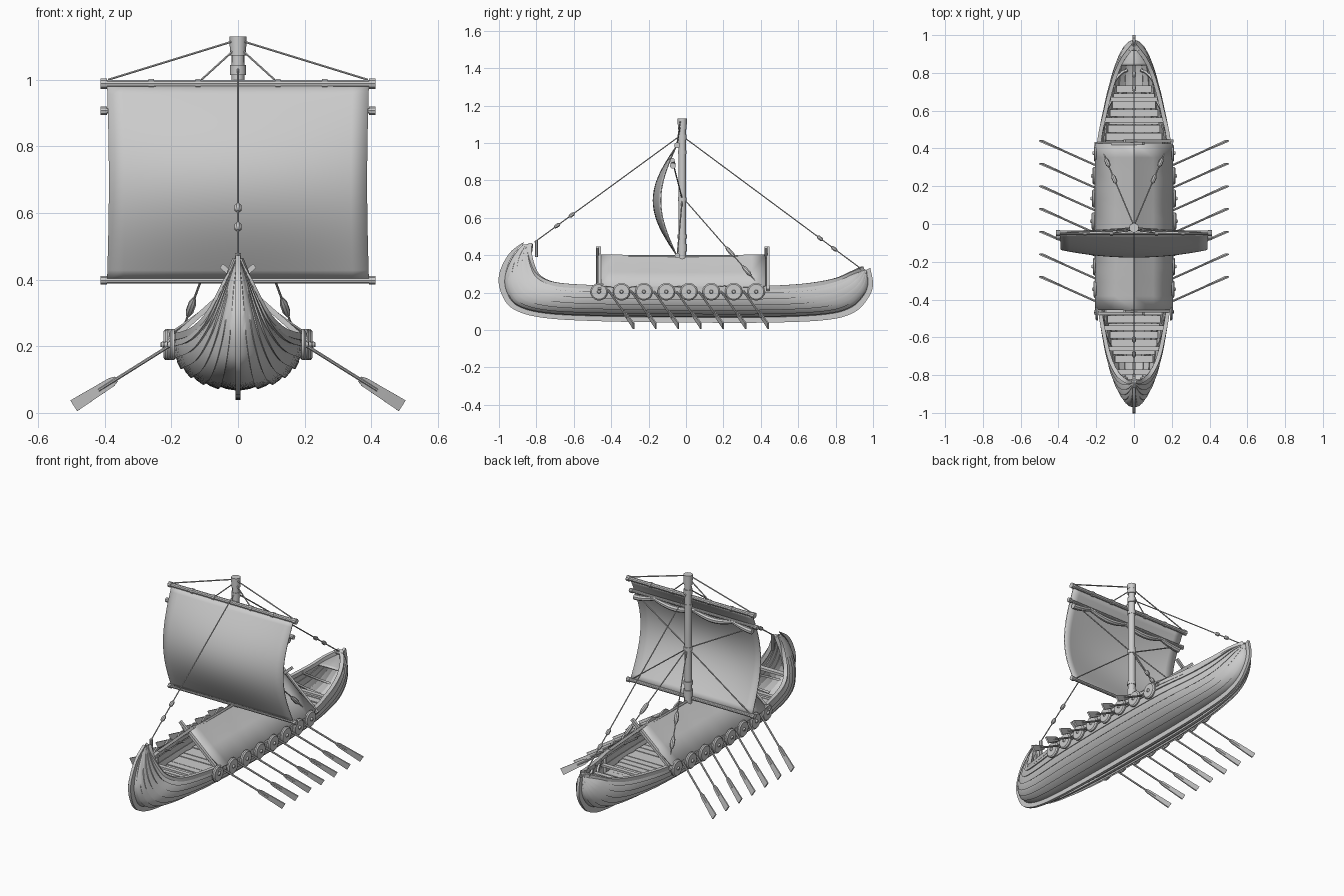
import bpy, bmesh, math, random
from mathutils import Vector

random.seed(4)
if "Cube" in bpy.data.objects:
    bpy.data.objects.remove(bpy.data.objects["Cube"], do_unlink=True)

grey = bpy.data.materials.new("plain_grey")
grey.use_nodes = True
grey.diffuse_color = (0.6, 0.6, 0.6, 1)
grey.node_tree.nodes["Principled BSDF"].inputs["Base Color"].default_value = (0.6, 0.6, 0.6, 1)
parts = []


def make(name, verts, faces, thick=0, mirror=False):
    bm = bmesh.new()
    vs = [bm.verts.new(v) for v in verts]
    for f in faces:
        bm.faces.new([vs[i] for i in f])
    bmesh.ops.recalc_face_normals(bm, faces=bm.faces)
    mesh = bpy.data.meshes.new(name)
    bm.to_mesh(mesh)
    bm.free()
    obj = bpy.data.objects.new(name, mesh)
    bpy.context.collection.objects.link(obj)
    mesh.materials.append(grey)
    if mirror:
        mod = obj.modifiers.new("mirror", 'MIRROR')
        mod.use_clip = True
    if thick:
        mod = obj.modifiers.new("thickness", 'SOLIDIFY')
        mod.thickness = thick
        mod.offset = 0
    parts.append(obj)
    return obj


def loft(name, rows, ring=False, **kw):
    """Skin a grid of rows; ring closes every row and caps both ends."""
    n = len(rows[0])
    faces = []
    for i in range(len(rows) - 1):
        for j in range(n if ring else n - 1):
            k = (j + 1) % n
            faces.append((i * n + j, i * n + k, (i + 1) * n + k, (i + 1) * n + j))
    if ring:
        faces += [tuple(range(n)), tuple((len(rows) - 1) * n + j for j in range(n))]
    return make(name, [p for r in rows for p in r], faces, **kw)


def tube(name, pts, radii, sides=8, flat=1, **kw):
    """Sweep a regular section along a path."""
    pts = [Vector(p) for p in pts]
    if not isinstance(radii, (list, tuple)):
        radii = [radii] * len(pts)
    total = [sum(abs(b[a] - c[a]) for b, c in zip(pts, pts[1:])) for a in range(3)]
    ref = Vector([float(a == total.index(min(total))) for a in range(3)])
    rows = []
    for i, p in enumerate(pts):
        d = (pts[min(i + 1, len(pts) - 1)] - pts[max(i - 1, 0)]).normalized()
        n1 = d.cross(ref).normalized()
        n2 = d.cross(n1)
        angles = [math.tau * (j + 0.5) / sides for j in range(sides)]
        rows.append([p + radii[i] * (n1 * math.cos(a) + n2 * math.sin(a) * flat) for a in angles])
    return loft(name, rows, ring=True, **kw)


def box(name, c, s):
    x, y, z = (v / 2 for v in s)
    rows = [[(c[0] + e * x, c[1] + a * y, c[2] + b * z)
             for a, b in ((-1, -1), (1, -1), (1, 1), (-1, 1))] for e in (-1, 1)]
    return loft(name, rows, ring=True)


def rope(name, a, b, blocks=(), size=0.011, half=0.018, r=0.0035):
    a, b = Vector(a), Vector(b)
    d = (b - a).normalized() * half
    tube(name, [a, b], r, 6)
    for t in blocks:
        c = a.lerp(b, t)
        tube(name + "_block", [c - d, c - d * 0.5, c + d * 0.5, c + d], [size / 2, size, size, size / 2])


# Stations: sheer half width, y, z, then hull keel y, z, then outer keel y, z
stations = [
    (.004, -.83, .46, -.87, .455, -.865, .472), (.03, -.835, .40, -.93, .385, -.945, .41),
    (.06, -.82, .335, -.965, .29, -1, .295), (.09, -.79, .285, -.955, .21, -.985, .19),
    (.125, -.72, .25, -.9, .14, -.92, .11), (.155, -.6, .235, -.75, .10, -.76, .065),
    (.185, -.4, .228, -.45, .085, -.45, .047), (.2, 0, .22, 0, .08, 0, .04),
    (.188, .4, .225, .45, .08, .45, .04), (.15, .6, .235, .75, .095, .76, .055),
    (.12, .72, .25, .88, .13, .9, .095), (.09, .81, .27, .945, .19, .97, .165),
    (.055, .88, .30, .97, .25, 1, .24), (.004, .945, .33, .965, .315, .985, .332)]


def smooth(rows, steps=5):
    out = []
    for i in range(len(rows) - 1):
        p = [rows[max(0, min(len(rows) - 1, i + k))] for k in (-1, 0, 1, 2)]
        for s in range(steps):
            t = s / steps
            out.append([b + .5 * t * (c - a + t * (2 * a - 5 * b + 4 * c - d + t * (3 * (b - c) + d - a)))
                        for a, b, c, d in zip(*p)])
    return out + [list(rows[-1])]


fine = smooth(stations)


def section(st, a, off=0):
    w, ys, zs, yk, zk = st[:5]
    t = math.sin(a) ** 1.2
    off *= min(1, w / 0.06)
    x = w * max(0, math.cos(a)) ** 0.8 + off * math.cos(a)
    return (x if a < math.pi / 2 - 0.001 else 0, ys + (yk - ys) * t, zs + (zk - zs) * t - off * math.sin(a))


def half_width(y):
    return min(fine, key=lambda s: abs(s[1] - y))[0]


# Clinker hull: each strake steps outward at its lower edge
strakes = 7
steps = [(math.pi / 2 * (k + f) / strakes, 0.009 * f) for k in range(strakes) for f in (0, 0.5, 1)]
loft("hull", [[section(s, a, o) for a, o in steps] for s in fine], thick=0.007, mirror=True)
# Keel and stem posts
loft("keel", [[(e * 0.008, y, z) for e, y, z in ((-1, s[3], s[4] + .008), (1, s[3], s[4] + .008),
                                               (1, s[5], s[6]), (-1, s[5], s[6]))] for s in fine], ring=True)
tube("gunwale", [s[:3] for s in fine], 0.015, 4, mirror=True)

# Ribs inside the open ends
for y in (-.74, -.66, -.58, -.5, .5, .58, .66, .74):
    st = min(fine, key=lambda s: abs(s[1] - y))
    tube("rib", [section(st, math.pi / 2 * k / 8, -0.008) for k in range(8)], 0.008, 4, mirror=True)

# Cross-laid deck planks
for i in range(-17, 18):
    y = i * 0.042
    w = half_width(y + math.copysign(0.02, y)) * 0.86 - random.uniform(0, .006)
    box("deck_plank", (0, y, 0.15 + random.uniform(-.002, .002)), (2 * w, 0.038, 0.012))
for y in (-.66, -.55, .55, .66):
    box("thwart", (0, y, 0.195), (2 * half_width(y) * 0.93, 0.025, 0.012))
stern = [s for s in fine if s[1] > 0.83]
loft("stern_deck", [[(-s[0], s[1], s[2] - .012), (s[0], s[1], s[2] - .012)] for s in stern], thick=0.008)
box("bow_beam", (0, -.785, 0.275), (0.18, 0.03, 0.014))
tube("bow_cleat", [(0, -.80, .39), (0, -.80, .48)], 0.009)
tube("stern_cleat", [(-.03, .925, .325), (.03, .925, .325)], 0.008)

# Ridge tent over the middle of the boat
rows = []
for i in range(13):
    t = i / 12
    sag = math.sin(math.pi * t)
    eave = .232 + .005 * math.cos(t * 25)
    side = [(.205, eave), (.1, .312 - .006 * sag), (0, .402 - .006 * sag)]
    profile = side + [(-x, z) for x, z in side[-2::-1]]
    rows.append([(x, -.455 + .88 * t, z) for x, z in profile])
loft("tent", rows, thick=0.006)
tube("ridge_pole", [(0, -.475, .392), (0, .445, .392)], 0.009)
for y in (-.468, .433):
    for s in (-1, 1):
        tube("tent_pole", [(s * .205, y + s * .006, .215), (-s * .05, y + s * .006, .442)], 0.011, 4)

# Mast and its bands
tube("mast", [(0, -.02, .09), (0, -.02, 1.13)], [0.022, 0.019], 14)
for z, h, r in ((1.09, .035, .024), (1.115, .03, .025), (1.03, .03, .024), (.95, .02, .023),
                (.70, .02, .024), (.50, .02, .025), (.44, .04, .026)):
    tube("mast_band", [(0, -.02, z - h / 2), (0, -.02, z + h / 2)], r, 14)

# Yard, reefing spar and boom
for name, y, z, r in (("yard", -.047, .988, .012), ("reef_spar", -.073, .907, .009), ("boom", -.047, .398, .010)):
    tube(name, [(-.41, y, z), (.41, y, z)], r, 10)
    for s in (-1, 1):
        tube(name + "_end", [(s * .393, y, z), (s * .412, y, z)], r + .004, 10)
        if name == "yard":
            for x in (.12, .26):
                tube("yard_band", [(s * x - .008, y, z), (s * x + .008, y, z)], r + .003, 10)

# Billowing sail, with gathered cloth along the reefing spar
rows = []
for i in range(21):
    v = i / 20
    belly = math.sin(math.pi * v)
    rows.append([(.393 * u * (1 - .015 * belly), -.05 - belly * (.125 - .04 * u * u), .40 + .585 * v)
                 for u in (k / 8 - 1 for k in range(17))])
loft("sail", rows, thick=0.006)
swag = [k / 24 - 1 for k in range(49)]
tube("gathered_cloth", [(.38 * u, -.07, .90 - .022 * abs(math.sin(u * math.pi * 1.5))) for u in swag],
     [.010 + .006 * abs(math.sin(u * math.pi * 1.5)) for u in swag], 8)

# Standing and running rigging
rope("forestay", (0, -.03, 1.04), (0, -.81, .47), (.745, .845))
rope("backstay", (0, -.01, 1.03), (0, .94, .325), (.765, .845))
for s in (-1, 1):
    rope("shroud", (0, -.01, .70), (s * .16, .37, .265), (.65, .88), .012, .035)
    rope("yard_lift", (0, -.03, 1.12), (s * .39, -.047, 1.0))
    rope("inner_lift", (0, -.03, 1.10), (s * .11, -.047, 1.0))
    rope("upper_brace", (s * .39, -.073, .907), (0, -.02, .70))
    rope("lower_brace", (s * .39, -.047, .40), (0, -.02, .70))

for s in (-1, 1):
    # Round shields along the gunwale
    for i in range(8):
        y = -.465 + .12 * i
        x = half_width(y) + .016
        tube("shield", [(s * (x - .006), y, .205), (s * (x + .002), y, .205), (s * (x + .008), y, .205)],
             [.047, .047, .040], 20)
        tube("shield_boss", [(s * x, y, .205), (s * (x + .016), y, .205)], [.014, .007], 10)
    # Oars passing out between the shields
    for i in range(7):
        y = -.28 + .12 * i
        grip, tip = Vector((s * .12, y - .166, .255)), Vector((s * .492, y, .022))
        tube("oar_shaft", [grip, grip.lerp(tip, .8)], .0055)
        tube("oar_blade", [grip.lerp(tip, t) for t in (.66, .70, 1)], [.012, .020, .027], 4, flat=.2)

# Soft shading with crisp edges
bpy.ops.object.select_all(action='DESELECT')
for obj in parts:
    obj.select_set(True)
bpy.context.view_layer.objects.active = parts[0]
bpy.ops.object.shade_smooth_by_angle(angle=math.radians(35))
